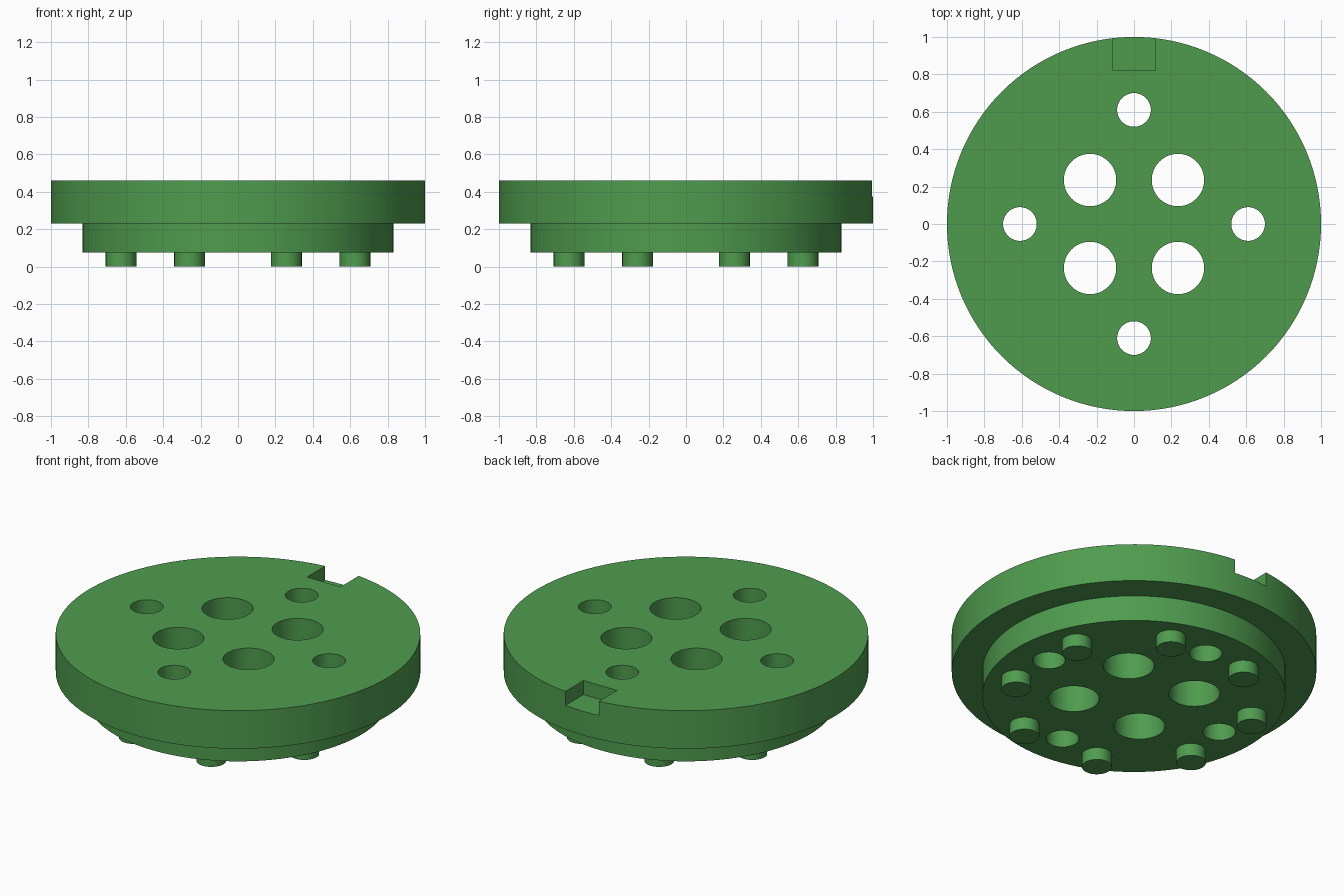
import bpy, bmesh, math
from mathutils import Matrix, Vector

if "Cube" in bpy.data.objects:
    bpy.data.objects.remove(bpy.data.objects["Cube"])

green = bpy.data.materials.new("green")
green.diffuse_color = (0.078, 0.33, 0.078, 1)
green.use_nodes = True
green.node_tree.nodes["Principled BSDF"].inputs["Base Color"].default_value = green.diffuse_color


def make_object(name, bm):
    bmesh.ops.recalc_face_normals(bm, faces=bm.faces)
    mesh = bpy.data.meshes.new(name)
    bm.to_mesh(mesh)
    bm.free()
    mesh.materials.append(green)
    obj = bpy.data.objects.new(name, mesh)
    bpy.context.collection.objects.link(obj)
    return obj


def add_cylinder(bm, x, y, radius, z0, z1, sides=64):
    bmesh.ops.create_cone(bm, cap_ends=True, segments=sides, radius1=radius, radius2=radius,
                          depth=z1 - z0, matrix=Matrix.Translation((x, y, (z0 + z1) / 2)))


def smooth(obj):
    bpy.ops.object.select_all(action='DESELECT')
    obj.select_set(True)
    bpy.context.view_layer.objects.active = obj
    bpy.ops.object.shade_smooth_by_angle(angle=math.radians(30))


TOP, STEP, BASE = 0.46, 0.23, 0.075

# Stepped disc, turned from its profile
bm = bmesh.new()
profile = [(0, BASE), (0.832, BASE), (0.832, STEP), (1, STEP), (1, TOP), (0, TOP)]
verts = [bm.verts.new((r, 0, z)) for r, z in profile]
edges = [bm.edges.new(pair) for pair in zip(verts, verts[1:])]
bmesh.ops.spin(bm, geom=verts + edges, cent=(0, 0, 0), axis=(0, 0, 1),
               angle=math.tau, steps=128)
bmesh.ops.remove_doubles(bm, verts=bm.verts, dist=1e-5)
bmesh.ops.dissolve_limit(bm, angle_limit=0.001, verts=bm.verts, edges=bm.edges)
disc = make_object("stepped_disc", bm)

# Cutter: four large holes, four small holes and the rim notch
bm = bmesh.new()
for i in range(4):
    a = i * math.pi / 2
    add_cylinder(bm, 0.61 * math.cos(a), 0.61 * math.sin(a), 0.09, -0.2, 0.8)
    b = a + math.pi / 4
    r = 0.235 * math.sqrt(2)
    add_cylinder(bm, r * math.cos(b), r * math.sin(b), 0.14, -0.2, 0.8)
bmesh.ops.create_cube(bm, size=1, matrix=Matrix.LocRotScale(
    Vector((0, 1.02, 0.575)), None, Vector((0.224, 0.40, 0.40))))
cutter = make_object("hole_cutter", bm)
cutter.hide_render = True

cut = disc.modifiers.new("holes", 'BOOLEAN')
cut.operation = 'DIFFERENCE'
cut.solver = 'EXACT'
cut.object = cutter
bpy.context.view_layer.objects.active = disc
bpy.ops.object.modifier_apply(modifier=cut.name)
bpy.data.objects.remove(cutter)
smooth(disc)

# Ring of eight pegs under the disc
bm = bmesh.new()
for i in range(8):
    a = (i + 0.5) * math.pi / 4
    add_cylinder(bm, 0.677 * math.cos(a), 0.677 * math.sin(a), 0.082, 0, BASE + 0.002, 48)
smooth(make_object("pegs", bm))
